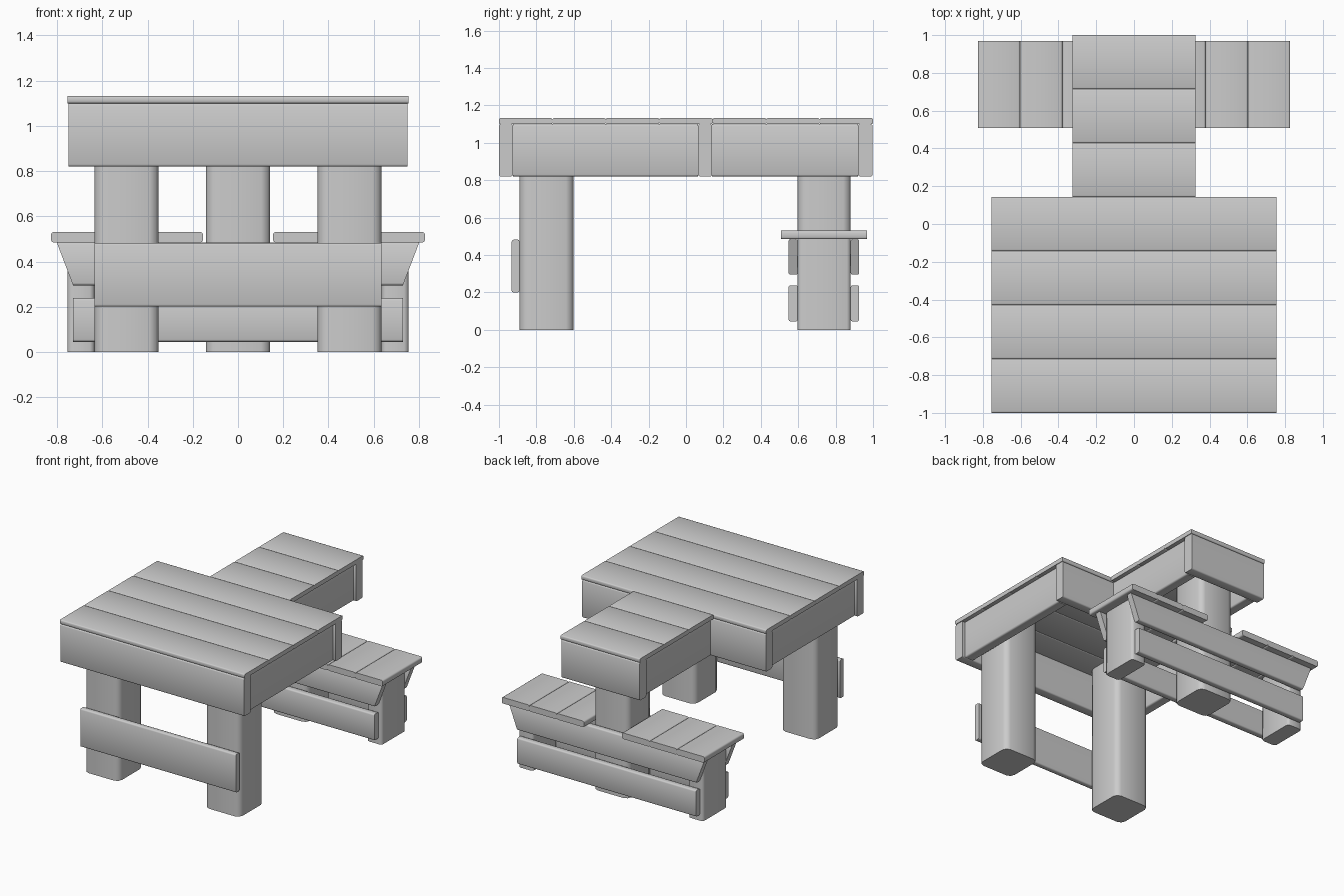
import bpy
import bmesh
from math import radians

if "Cube" in bpy.data.objects:
    bpy.data.objects.remove(bpy.data.objects["Cube"], do_unlink=True)

GREY = (0.6, 0.6, 0.6, 1)
mat = bpy.data.materials.new("grey_timber")
mat.use_nodes = True
mat.diffuse_color = GREY
mat.node_tree.nodes["Principled BSDF"].inputs["Base Color"].default_value = GREY


def timber(name, x, y, z, axis, bevel=0.01, taper=0):
    """Beam between the given limits, its edges along one axis rounded off."""
    bm = bmesh.new()
    bmesh.ops.create_cube(bm, size=1)
    for v in bm.verts:
        v.co = [lo + (c + 0.5) * (hi - lo) for c, (lo, hi) in zip(v.co, (x, y, z))]
    edges = [e for e in bm.edges
             if abs((e.verts[0].co - e.verts[1].co).normalized()[axis]) > 0.9]
    bmesh.ops.bevel(bm, geom=edges, offset=bevel, segments=2, profile=0.5,
                    affect='EDGES')
    # Slanted ends, shorter towards the bottom
    for v in bm.verts:
        v.co.x *= 1 - taper * (z[1] - v.co.z) / (z[1] - z[0])
    me = bpy.data.meshes.new(name)
    bm.to_mesh(me)
    bm.free()
    me.materials.append(mat)
    ob = bpy.data.objects.new(name, me)
    bpy.context.collection.objects.link(ob)
    bpy.ops.object.select_all(action='DESELECT')
    ob.select_set(True)
    bpy.context.view_layer.objects.active = ob
    bpy.ops.object.shade_smooth_by_angle(angle=radians(50))
    return ob


X, Y, Z = range(3)
WIDE, NARROW = 0.755, 0.325
APRON = (0.82, 1.1)

# Table top: four wide boards, then three narrow ones
pitch = 2 / 7
for i in range(7):
    half = WIDE if i < 4 else NARROW
    y0 = -1 + i * pitch
    timber(f"top_board_{i + 1}", (-half, half), (y0, y0 + pitch), (1.1, 1.132), X, 0.008)

# Aprons across the table
for name, half, y in (("front_apron", 0.75, (-1, -0.925)),
                      ("middle_apron", 0.75, (0.065, 0.14)),
                      ("rear_apron", 0.32, (0.92, 0.998))):
    timber(name, (-half, half), y, APRON, X)

# Parts on both sides
for side, s in (("left", 1), ("right", -1)):
    def span(a, b):
        return tuple(sorted((s * a, s * b)))

    timber(f"wide_apron_{side}", span(0.655, 0.73), (-0.925, 0.065), APRON, Y)
    timber(f"narrow_apron_{side}", span(0.225, 0.3), (0.14, 0.92), APRON, Y)
    timber(f"front_leg_{side}", span(0.352, 0.635), (-0.89, -0.602), (0, 1.1), Z, 0.04)
    timber(f"bench_leg_{side}", span(0.635, 0.755), (0.597, 0.88), (0, 0.485), Z, 0.02)
    # Bench seat slats
    for i in range(3):
        x0 = 0.155 + i * 0.224
        timber(f"seat_slat_{side}_{i + 1}", span(x0, x0 + 0.224), (0.507, 0.968),
               (0.485, 0.53), Y)

# Rear centre leg
timber("rear_leg", (-0.142, 0.142), (0.597, 0.88), (0, 1.1), Z, 0.04)

# Bench rails on both faces of the legs
for name, y in (("inner", (0.548, 0.597)), ("outer", (0.88, 0.926))):
    timber(f"upper_rail_{name}", (-0.802, 0.802), y, (0.295, 0.485), X, taper=0.09)
    timber(f"lower_rail_{name}", (-0.73, 0.73), y, (0.045, 0.238), X)

# Front plank joining the front legs
timber("front_plank", (-0.635, 0.635), (-0.932, -0.89), (0.2, 0.482), X)
